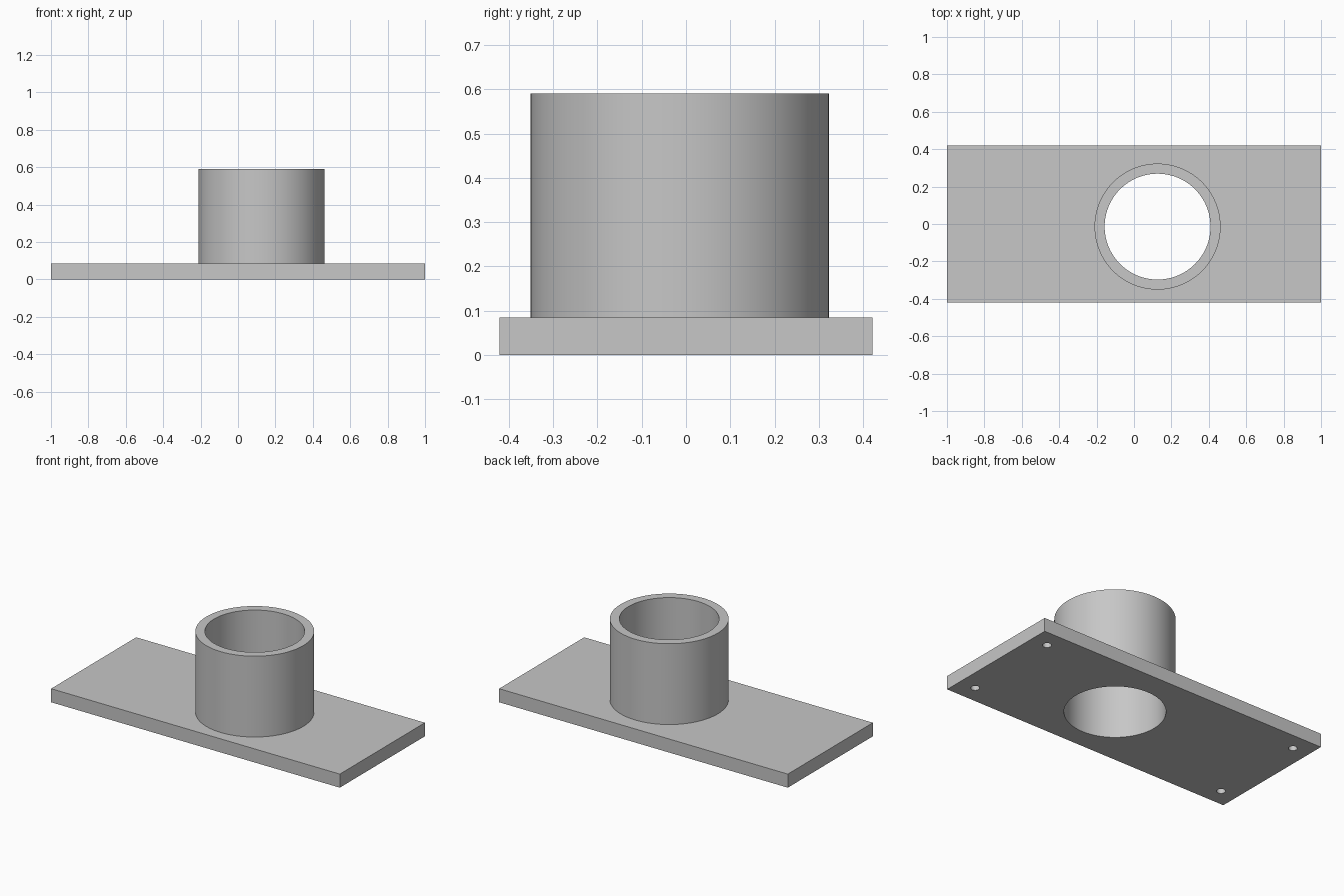
import bpy
import math

# Remove the default cube
cube = bpy.data.objects.get("Cube")
if cube:
    bpy.data.objects.remove(cube, do_unlink=True)

LENGTH, WIDTH, THICK = 2.0, 0.842, 0.085
TOP = 0.591
TUBE_X, TUBE_Y = 0.126, -0.014
OUTER_R, BORE_R = 0.337, 0.283
HOLE_X, HOLE_Y, HOLE_R, HOLE_DEPTH = 0.89, 0.31, 0.025, 0.05

# Single grey material
grey = bpy.data.materials.new("plain grey")
grey.use_nodes = True
colour = (0.57, 0.57, 0.57, 1)
grey.diffuse_color = colour
grey.node_tree.nodes["Principled BSDF"].inputs["Base Color"].default_value = colour


def cylinder(name, x, y, radius, bottom, top, sides):
    bpy.ops.mesh.primitive_cylinder_add(
        vertices=sides, radius=radius, depth=top - bottom,
        location=(x, y, (bottom + top) / 2))
    obj = bpy.context.object
    obj.name = name
    obj.data.materials.append(grey)
    return obj


def combine(target, tool, operation):
    """Apply a boolean to the target, then discard the tool."""
    tool.hide_render = True
    mod = target.modifiers.new(tool.name, 'BOOLEAN')
    mod.operation = operation
    mod.solver = 'EXACT'
    mod.object = tool
    bpy.context.view_layer.objects.active = target
    bpy.ops.object.modifier_apply(modifier=mod.name)
    bpy.data.objects.remove(tool, do_unlink=True)


# Base plate
bpy.ops.mesh.primitive_cube_add(size=1, location=(0, 0, THICK / 2))
plate = bpy.context.object
plate.name = "flanged_tube_plate"
plate.scale = (LENGTH, WIDTH, THICK)
bpy.ops.object.transform_apply(location=False, rotation=False, scale=True)
plate.data.materials.append(grey)

# Upright tube, sunk into the plate, with a bore through everything
post = cylinder("tube_wall", TUBE_X, TUBE_Y, OUTER_R, THICK / 2, TOP, 96)
combine(plate, post, 'UNION')
bore = cylinder("bore_cutter", TUBE_X, TUBE_Y, BORE_R, -0.1, TOP + 0.1, 96)
combine(plate, bore, 'DIFFERENCE')

# Blind holes in the underside, one near each corner
for sx in (-1, 1):
    for sy in (-1, 1):
        hole = cylinder("hole_cutter", sx * HOLE_X, sy * HOLE_Y,
                        HOLE_R, -0.05, HOLE_DEPTH, 32)
        combine(plate, hole, 'DIFFERENCE')

# Smooth the round walls, keep the edges crisp
bpy.ops.object.select_all(action='DESELECT')
plate.select_set(True)
bpy.context.view_layer.objects.active = plate
bpy.ops.object.shade_smooth_by_angle(angle=math.radians(30))
